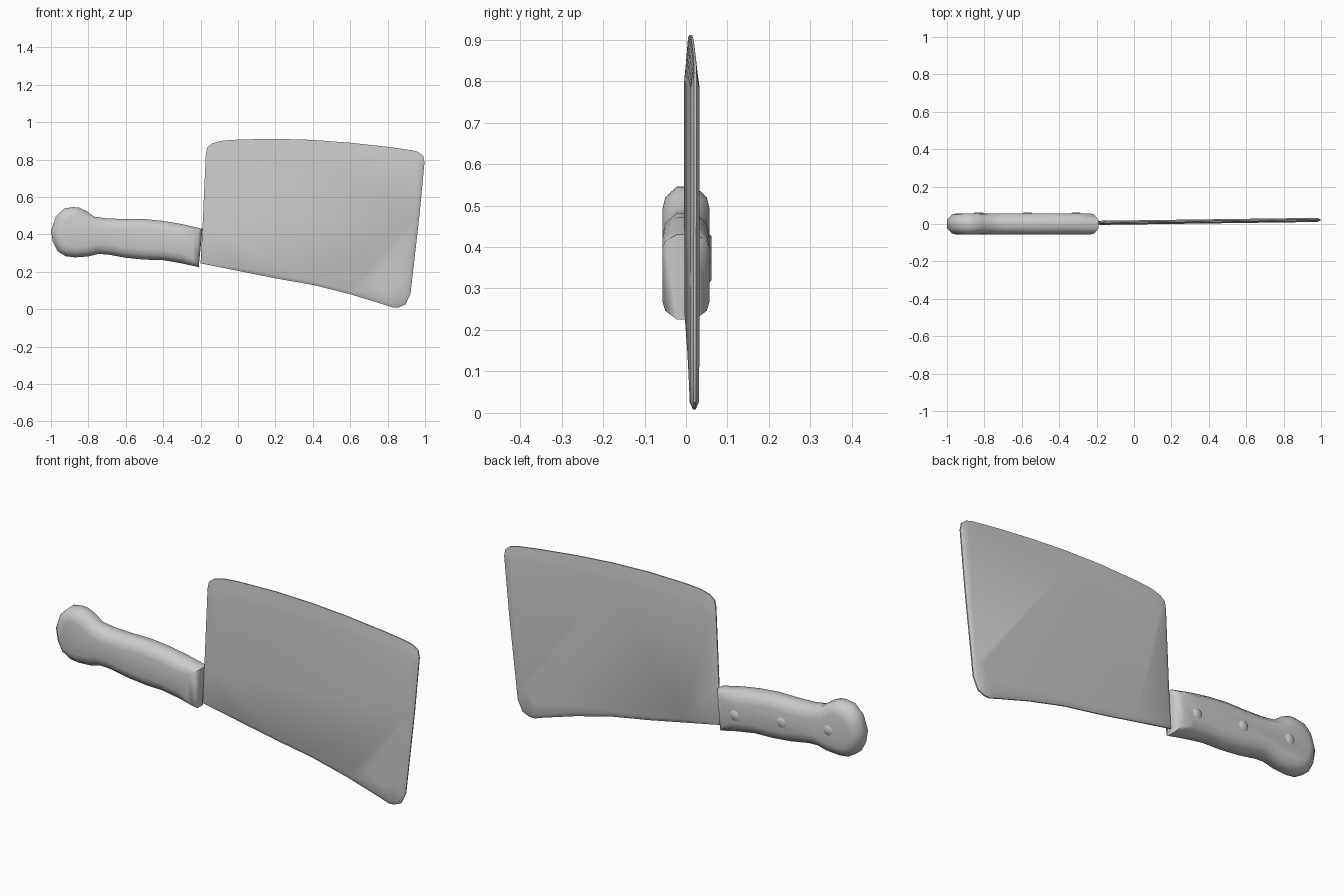
import bpy, bmesh, math
from mathutils import Vector

cube = bpy.data.objects.get("Cube")
if cube:
    bpy.data.objects.remove(cube, do_unlink=True)

steel = bpy.data.materials.new("plain_grey")
grey = (0.6, 0.6, 0.6, 1)
steel.diffuse_color = grey
steel.use_nodes = True
steel.node_tree.nodes["Principled BSDF"].inputs["Base Color"].default_value = grey


def finish(name, bm):
    """Turn a bmesh into a named, grey object."""
    bmesh.ops.recalc_face_normals(bm, faces=bm.faces)
    mesh = bpy.data.meshes.new(name)
    bm.to_mesh(mesh)
    bm.free()
    obj = bpy.data.objects.new(name, mesh)
    bpy.context.collection.objects.link(obj)
    mesh.materials.append(steel)
    return obj


def activate(obj):
    bpy.ops.object.select_all(action='DESELECT')
    obj.select_set(True)
    bpy.context.view_layer.objects.active = obj


def smooth(obj, degrees):
    activate(obj)
    bpy.ops.object.shade_smooth_by_angle(angle=math.radians(degrees))


def inset(points, depth):
    """Move a clockwise outline inwards along its normals."""
    result = []
    for i, p in enumerate(points):
        ahead, behind = points[(i + 1) % len(points)], points[i - 1]
        tangent = (Vector(ahead) - Vector(p)).normalized() + (Vector(p) - Vector(behind)).normalized()
        tangent.normalize()
        result.append((p[0] + tangent.y * depth, p[1] - tangent.x * depth))
    return result


def loft(name, rings, centre):
    """Skin mirrored outline rings (half thickness, points) and cap both sides."""
    bm = bmesh.new()
    layers = [(-h, pts) for h, pts in reversed(rings)] + rings
    loops = [[bm.verts.new((x, centre(x) + y, z)) for x, z in pts] for y, pts in layers]
    for a, b in zip(loops, loops[1:]):
        for i in range(len(a)):
            bm.faces.new((a[i - 1], a[i], b[i], b[i - 1]))
    bm.faces.new(loops[0])
    bm.faces.new(loops[-1])
    return finish(name, bm)


def disc(name, x, y, z, radius, depth, sides, tip=1.0):
    """Round plug with its axis along y; tip scales the far end."""
    bm = bmesh.new()
    bmesh.ops.create_cone(bm, cap_ends=True, segments=sides, radius1=radius,
                          radius2=radius * tip, depth=depth)
    for v in bm.verts:
        v.co = (x + v.co.x, y + v.co.z, z + v.co.y)
    return finish(name, bm)


# Blade: cutting edge on top, leaning slightly backwards towards the tip
blade_outline = [
    (-0.2, 0.245), (-0.19, 0.43), (-0.172, 0.83), (-0.165, 0.865), (-0.14, 0.885),
    (-0.09, 0.9), (0, 0.907), (0.2, 0.911), (0.4, 0.905), (0.6, 0.89),
    (0.8, 0.868), (0.93, 0.85), (0.965, 0.84), (0.99, 0.82), (0.997, 0.785),
    (0.97, 0.5), (0.93, 0.15), (0.922, 0.08), (0.895, 0.025), (0.86, 0.01),
    (0.83, 0.008), (0.78, 0.025), (0.6, 0.08), (0.4, 0.13), (0.2, 0.165), (0, 0.205)]


def ground(points, drop):
    """Inset the rim and pull the cutting edge down for the bevel."""
    return [(x, z - max(0, z - 0.76) * drop) for x, z in inset(points, 0.018 * drop / 0.6)]


def lean(x):
    return 0.006 + (x + 0.2) * 0.0135


blade = loft("blade", [(0.003, blade_outline),
                       (0.007, ground(blade_outline, 0.3)),
                       (0.011, ground(blade_outline, 0.6))], lean)

# Hanging hole
cutter = disc("hole_cutter", 0.8, 0, 0.155, 0.063, 0.4, 16)
cutter.hide_render = True
cut = blade.modifiers.new("hole", 'BOOLEAN')
cut.operation = 'DIFFERENCE'
cut.solver = 'EXACT'
cut.object = cutter
activate(blade)
bpy.ops.object.modifier_apply(modifier=cut.name)
bpy.data.objects.remove(cutter, do_unlink=True)
smooth(blade, 40)

# Handle with a round pommel
handle_outline = [
    (-0.21, 0.225), (-0.3, 0.245), (-0.4, 0.262), (-0.5, 0.265), (-0.6, 0.275),
    (-0.7, 0.293), (-0.75, 0.295), (-0.8, 0.282), (-0.87, 0.277), (-0.92, 0.283),
    (-0.965, 0.31), (-0.99, 0.36), (-1, 0.42), (-0.975, 0.495), (-0.93, 0.538),
    (-0.88, 0.546), (-0.85, 0.543), (-0.81, 0.525), (-0.77, 0.495), (-0.7, 0.485),
    (-0.6, 0.482), (-0.5, 0.482), (-0.4, 0.472), (-0.3, 0.455), (-0.19, 0.43)]
handle = loft("handle", [(0.022, handle_outline),
                         (0.05, inset(handle_outline, 0.026)),
                         (0.057, inset(handle_outline, 0.055))], lambda x: 0)
smooth(handle, 50)

# Rivets on the back of the handle
for i, (x, z) in enumerate([(-0.31, 0.34), (-0.57, 0.375), (-0.83, 0.405)]):
    rivet = disc(f"rivet_{i + 1}", x, 0.056, z, 0.033, 0.012, 16, 0.6)
    smooth(rivet, 60)
